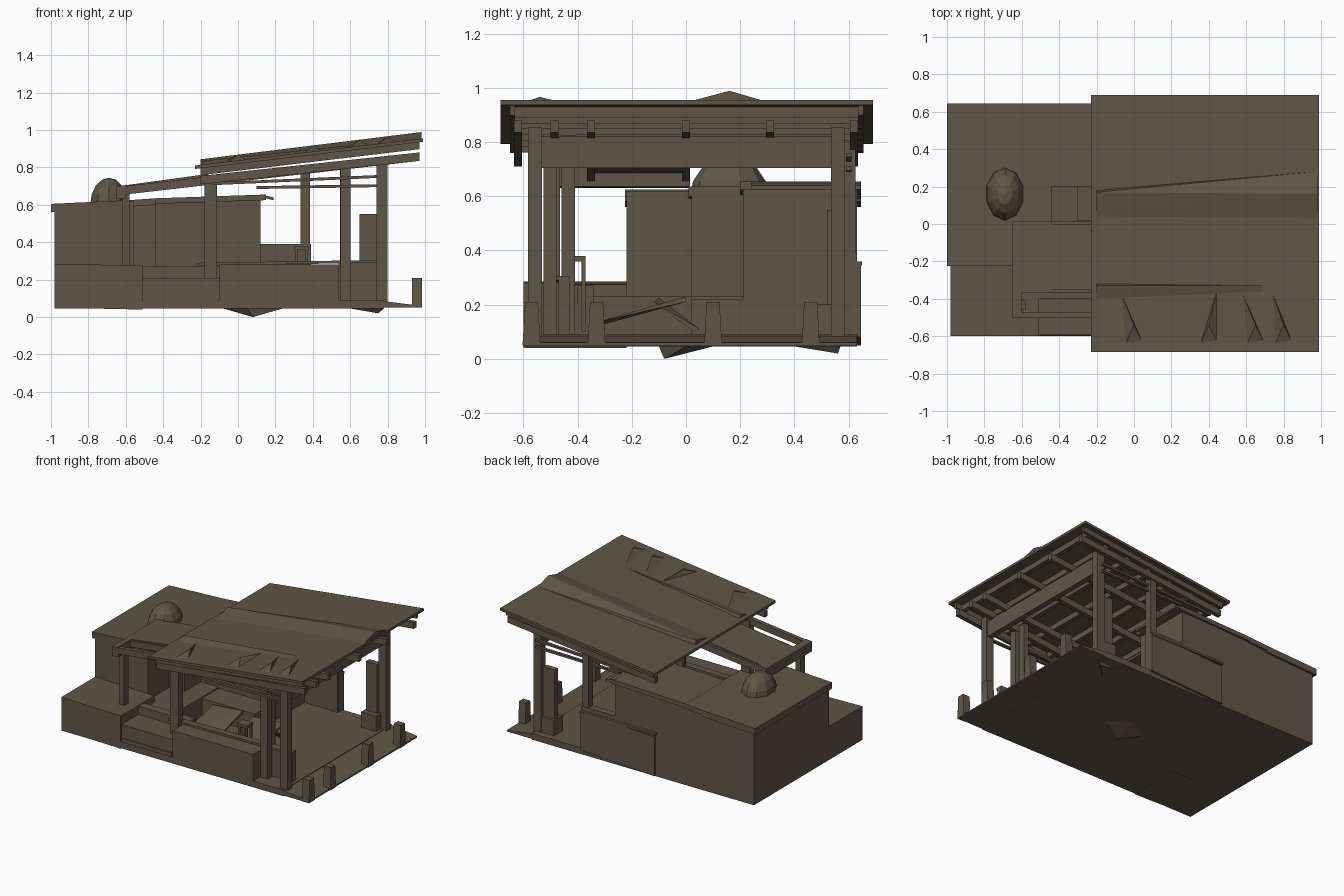
import bpy, bmesh, math
from mathutils import Vector

mat = bpy.data.materials.new("weathered_brown")
mat.diffuse_color = (0.115, 0.094, 0.064, 1)


def finish(name, bm):
    bmesh.ops.recalc_face_normals(bm, faces=bm.faces)
    me = bpy.data.meshes.new(name)
    bm.to_mesh(me)
    bm.free()
    me.materials.append(mat)
    ob = bpy.data.objects.new(name, me)
    bpy.context.collection.objects.link(ob)
    return ob


def prism(name, pts, y0, y1):
    """Extrude an x-z profile from y0 to y1."""
    bm = bmesh.new()
    f = bm.faces.new([bm.verts.new((x, y0, z)) for x, z in pts])
    r = bmesh.ops.extrude_face_region(bm, geom=[f])
    vs = [v for v in r["geom"] if isinstance(v, bmesh.types.BMVert)]
    bmesh.ops.translate(bm, vec=(0, y1 - y0, 0), verts=vs)
    return finish(name, bm)


def box(name, x0, x1, y0, y1, z0, z1):
    return prism(name, [(x0, z0), (x1, z0), (x1, z1), (x0, z1)], y0, y1)


def slope(name, x0, x1, y0, y1, za, zb, t):
    """Slab whose top runs from za at x0 to zb at x1."""
    return prism(name, [(x0, za - t), (x1, zb - t), (x1, zb), (x0, za)], y0, y1)


def hull(name, pts):
    bm = bmesh.new()
    for p in pts:
        bm.verts.new(p)
    bmesh.ops.convex_hull(bm, input=bm.verts)
    return finish(name, bm)


def roof_z(x):
    return 0.81 + (x + 0.23) * 0.145 / 1.22


def beam_z(x):
    return 0.665 + (x + 0.65) * 0.215 / 1.62


# Ground slab, its thin right edge and the lumps underneath
box("ground_slab", -0.98, 0.78, -0.60, 0.63, 0.045, 0.09)
prism("slab_edge", [(0.78, 0.05), (0.98, 0.05), (0.98, 0.06), (0.78, 0.085)], -0.60, 0.63)
hull("under_lump", [(-0.08, 0, 0.046), (0.08, -0.08, 0.0), (0.24, 0, 0.046), (0.08, 0.1, 0.046), (0.05, -0.1, 0.046)])
hull("under_lump_small", [(0.6, 0.4, 0.046), (0.75, 0.56, 0.02), (0.78, 0.57, 0.046), (0.6, 0.56, 0.046)])

# House walls, stepping back from the left wing
box("house_left_wing", -0.98, -0.58, -0.22, 0.63, 0.05, 0.58)
box("house_middle", -0.58, -0.44, 0.02, 0.63, 0.05, 0.61)
box("house_right_wing", -0.45, 0.12, 0.21, 0.63, 0.05, 0.635)
box("wing_lean_wall", -0.58, -0.56, -0.22, 0.02, 0.05, 0.62)

# House roofs
slope("wing_roof", -1.0, -0.58, -0.225, 0.645, 0.605, 0.625, 0.045)
slope("middle_roof", -0.58, -0.44, 0.01, 0.645, 0.625, 0.635, 0.035)
slope("right_roof", -0.44, 0.15, 0.20, 0.645, 0.635, 0.655, 0.03)
slope("roof_lip", 0.12, 0.19, 0.24, 0.645, 0.655, 0.64, 0.015)

# Faceted dome vent
bm = bmesh.new()
bmesh.ops.create_uvsphere(bm, u_segments=10, v_segments=8, radius=1)
for v in bm.verts:
    v.co = Vector((-0.69 + v.co.x * 0.105, 0.16 + v.co.y * 0.145, 0.60 + v.co.z * 0.145))
bmesh.ops.bisect_plane(bm, geom=bm.verts[:] + bm.edges[:] + bm.faces[:],
                       plane_co=(0, 0, 0.595), plane_no=(0, 0, -1), clear_outer=True)
finish("dome_vent", bm)

# Back low wall with its door-like panel
box("back_low_wall", 0.12, 0.39, 0.58, 0.63, 0.05, 0.39)
slope("back_panel", -0.2, 0.39, 0.63, 0.645, 0.33, 0.36, 0.28)
box("back_ledge", -0.21, 0.39, 0.62, 0.65, 0.345, 0.36)

# Front terrace, planter and low wall
slope("front_terrace", -0.98, -0.51, -0.60, -0.22, 0.285, 0.275, 0.235)
box("planter", -0.51, -0.10, -0.59, -0.36, 0.05, 0.21)
box("planter_face", -0.50, -0.11, -0.597, -0.58, 0.05, 0.115)
box("planter_back", -0.51, -0.10, -0.40, -0.34, 0.05, 0.27)
box("front_low_wall", -0.10, 0.54, -0.60, -0.42, 0.05, 0.28)
box("inner_side_panel", 0.54, 0.76, -0.47, -0.43, 0.09, 0.29)
slope("counter_top", -0.22, 0.76, -0.48, -0.43, 0.29, 0.305, 0.015)
box("inner_deck", -0.58, -0.30, -0.36, 0.21, 0.05, 0.23)
box("bench_seat", -0.30, 0.12, 0.02, 0.21, 0.05, 0.22)

# Loungers and loose furniture
for i, x in enumerate((-0.2, 0.12)):
    hull("lounger_%d" % i, [(x, -0.35, 0.13), (x + 0.24, -0.35, 0.13), (x, 0.0, 0.21),
                            (x + 0.24, 0.0, 0.23), (x, -0.35, 0.115), (x + 0.24, 0.0, 0.21)])
hull("leaning_board", [(0.3, -0.12, 0.21), (0.36, -0.12, 0.21), (0.3, 0.03, 0.1),
                       (0.36, 0.03, 0.1), (0.3, -0.1, 0.225), (0.36, 0.05, 0.11)])
box("stool_seat", 0.30, 0.38, -0.44, -0.37, 0.36, 0.38)
for x in (0.305, 0.36):
    for y in (-0.435, -0.385):
        box("stool_leg", x, x + 0.015, y, y + 0.015, 0.1, 0.36)

# Roof posts: x, y, half width, bottom, height up to the beams
posts = [(-0.60, -0.435, 0.02, 0.27), (-0.145, -0.49, 0.033, 0.09), (0.575, -0.50, 0.027, 0.06),
         (0.77, -0.557, 0.03, 0.05), (0.77, 0.56, 0.03, 0.05), (0.36, 0.60, 0.025, 0.05),
         (0.565, -0.435, 0.02, 0.06)]
for i, (x, y, w, z) in enumerate(posts):
    box("roof_post_%d" % i, x - w, x + w, y - 0.025, y + 0.025, z, beam_z(x))
box("back_screen", 0.65, 0.74, 0.52, 0.56, 0.08, 0.55)
box("screen_base", 0.64, 0.76, 0.48, 0.58, 0.08, 0.2)

# Sloping main beams, the longer ones carry the small left canopy
for i, (y, x0) in enumerate([(-0.485, -0.65), (-0.35, -0.65), (0.0, -0.65), (-0.62, -0.2),
                             (0.31, -0.2), (0.62, -0.2)]):
    slope("long_beam_%d" % i, x0, 0.97, y - 0.015, y + 0.015, beam_z(x0) + 0.03, beam_z(0.97), 0.045)
slope("canopy_end", -0.65, -0.60, -0.50, 0.015, 0.70, 0.705, 0.07)
slope("canopy_panel", -0.60, -0.16, -0.35, 0.0, 0.705, 0.765, 0.02)

# Cross beam and side rails
box("end_cross_beam", 0.75, 0.79, -0.58, 0.55, 0.705, 0.82)
for y in (-0.55, 0.60):
    slope("side_rail_low", 0.10, 0.77, y - 0.01, y + 0.01, 0.70, 0.71, 0.015)
    slope("side_rail_high", -0.14, 0.77, y - 0.01, y + 0.01, 0.72, 0.76, 0.015)

# Main roof sheet with purlins and edge boards below
slope("main_roof", -0.23, 0.99, -0.685, 0.69, roof_z(-0.23), roof_z(0.99), 0.018)
for i in range(7):
    x = -0.17 + i * 0.18
    box("purlin_%d" % i, x - 0.015, x + 0.015, -0.65, 0.655, roof_z(x) - 0.055, roof_z(x) - 0.012)
for y in (-0.65, 0.635):
    slope("eave_board", -0.2, 0.97, y, y + 0.02, roof_z(-0.2) - 0.015, roof_z(0.97) - 0.015, 0.04)

# Raised ridge fold and buckled flaps on the roof
r0, r1 = roof_z(-0.2), roof_z(0.98)
hull("roof_ridge", [(-0.2, 0.04, r0), (0.98, 0.03, r1), (-0.2, 0.17, r0 + 0.03),
                    (0.98, 0.16, r1 + 0.035), (-0.2, 0.18, r0), (0.98, 0.28, r1)])
hull("roof_seam", [(-0.2, -0.40, r0), (-0.2, -0.33, r0 + 0.02), (0.69, -0.33, roof_z(0.69) + 0.008),
                   (0.69, -0.36, roof_z(0.69)), (-0.2, -0.32, r0)])
for i, (x, d) in enumerate([(-0.01, 0.06), (0.39, -0.05), (0.64, 0.06), (0.79, 0.05)]):
    z = roof_z(x)
    hull("roof_flap_%d" % i, [(x - d, -0.37, roof_z(x - d)), (x - 0.04, -0.65, z - 0.01),
                              (x + 0.06, -0.64, z), (x + 0.01, -0.54, z + 0.035)])

# Bollards along the open edge
for i, y in enumerate((-0.57, -0.33, 0.10, 0.46)):
    hull("bollard_%d" % i, [(x, y + s * w, z) for z, w in ((0.05, 0.033), (0.21, 0.024))
                            for x in (0.93, 0.985) for s in (-1, 1)])
